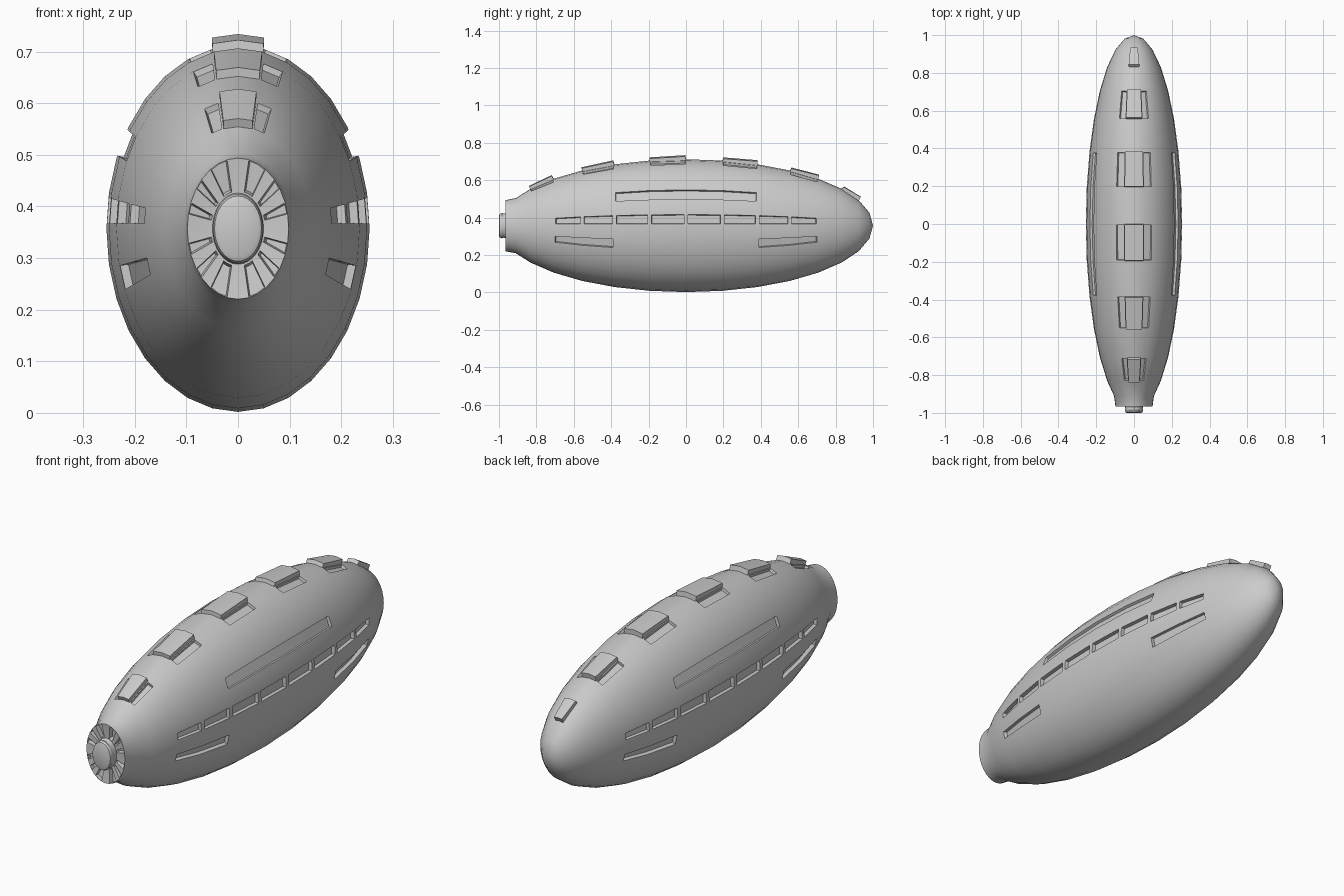
import bpy, bmesh
from math import sin, cos, pi, sqrt, radians

if "Cube" in bpy.data.objects:
    bpy.data.objects.remove(bpy.data.objects["Cube"])

SEG = 32
RX, RZ, ZC = 0.255, 0.355, 0.357


def finish(bm, name):
    mesh = bpy.data.meshes.new(name)
    bm.to_mesh(mesh)
    bm.free()
    ob = bpy.data.objects.new(name, mesh)
    bpy.context.collection.objects.link(ob)
    bpy.ops.object.select_all(action='DESELECT')
    ob.select_set(True)
    bpy.context.view_layer.objects.active = ob
    bpy.ops.object.shade_smooth_by_angle(angle=radians(30))
    return ob


def lathe(rings, tip=None):
    """Elliptical rings (y, radius factor) skinned along y; returns bmesh and face grid."""
    bm = bmesh.new()
    vs = [[bm.verts.new((RX * r * cos(2 * pi * i / SEG), y, ZC + RZ * r * sin(2 * pi * i / SEG)))
           for i in range(SEG)] for y, r in rings]
    grid = {}
    for j in range(len(vs) - 1):
        for i in range(SEG):
            k = (i + 1) % SEG
            grid[j, i] = bm.faces.new((vs[j][i], vs[j][k], vs[j + 1][k], vs[j + 1][i]))
    bm.faces.new(vs[0])
    if tip is None:
        bm.faces.new(vs[-1])
    else:
        p = bm.verts.new((0, tip, ZC))
        for i in range(SEG):
            bm.faces.new((vs[-1][i], vs[-1][(i + 1) % SEG], p))
    bmesh.ops.recalc_face_normals(bm, faces=bm.faces[:])
    bm.normal_update()
    return bm, grid


# Hull: ellipsoid with a flat, lipped nose
rings = [(-0.957, 0.2), (-0.965, 0.385), (-0.91, 0.415)]
for n in range(3, 16):
    y = -cos(pi * n / 16)
    rings.append((y, sqrt(1 - y * y)))
bm, grid = lathe(rings, tip=1.0)


def step(cells, thickness, depth):
    faces = [grid[j, i % SEG] for j, i in cells]
    bmesh.ops.inset_region(bm, faces=faces, thickness=thickness, depth=depth,
                           use_even_offset=True, use_boundary=True)
    bm.normal_update()
    return faces


def pocket(cells, margin=0.008, depth=0.016):
    step(cells, margin, 0)
    step(cells, 0.002, -depth)


def both_sides(cells, **kw):
    pocket(cells, **kw)
    pocket([(j, 15 - i) for j, i in cells], **kw)


# Side windows and long grooves
for j in range(4, 12):
    both_sides([(j, 0)], margin=0.01)
both_sides([(j, 2) for j in range(6, 10)], margin=0.006, depth=0.012)
both_sides([(4, -2), (5, -2)])
both_sides([(10, -2), (11, -2)])

# Pockets flanking the spine
for j in (3, 5, 7, 9, 11):
    both_sides([(j, 6)], margin=0.004, depth=0.012)

# Nose pockets around the hub
for group in ((1, 2), (4,), (6,)):
    both_sides([(0, 7 - q) for q in group], margin=0.002, depth=0.02)
    both_sides([(0, 7 - (15 - q)) for q in group], margin=0.002, depth=0.02)

# Raised spine plates, highest at the rear edge
for j in (3, 5, 7, 9, 11, 13):
    faces = step([(j, 7), (j, 8)], 0.002, 0.022)
    verts = {v for f in faces for v in f.verts}
    front = min(v.co.y for v in verts)
    for v in verts:
        if v.co.y < front + 0.03:
            v.co.z -= 0.005
finish(bm, "hull")

# Nose hub
bm, _ = lathe([(-1.0, 0.15), (-0.996, 0.178), (-0.985, 0.19), (-0.975, 0.18), (-0.95, 0.2)])
finish(bm, "nose_hub")
